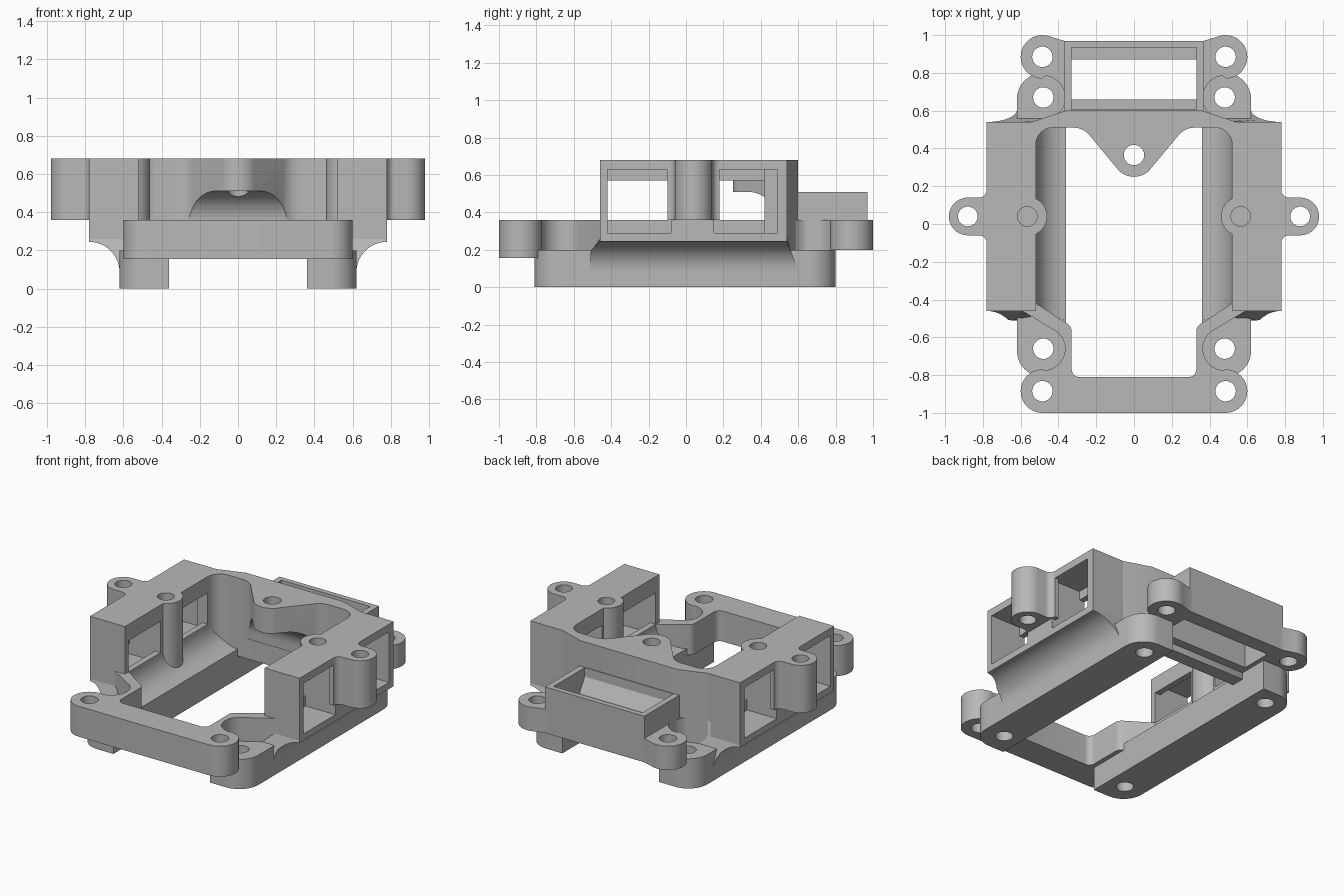
import bpy, bmesh
from math import cos, sin, radians

cube = bpy.data.objects.get("Cube")
if cube:
    bpy.data.objects.remove(cube, do_unlink=True)

COLOUR = (0.48, 0.48, 0.48, 1)
grey = bpy.data.materials.new("plain grey")
grey.use_nodes = True
grey.diffuse_color = COLOUR
grey.node_tree.nodes["Principled BSDF"].inputs["Base Color"].default_value = COLOUR


def arc(cx, cy, r, a0, a1, n=12):
    angles = [radians(a0 + (a1 - a0) * i / n) for i in range(n + 1)]
    return [(cx + r * cos(a), cy + r * sin(a)) for a in angles]


def circle(cx, cy, r):
    return arc(cx, cy, r, 0, 360, 40)[:-1]


def both_sides(half):
    """Complete a right-hand outline with its mirror image."""
    return half + [(-x, y) for x, y in reversed(half) if abs(x) > 1e-4]


def prism(name, outline, lo, hi, axis="z"):
    """Extrude a flat outline along an axis."""
    place = {"z": lambda a, b, c: (a, b, c),
             "y": lambda a, b, c: (a, c, b),
             "x": lambda a, b, c: (c, a, b)}[axis]
    bm = bmesh.new()
    ends = [[bm.verts.new(place(a, b, c)) for a, b in outline] for c in (lo, hi)]
    for ring in ends:
        bm.faces.new(ring)
    for i in range(len(outline)):
        j = (i + 1) % len(outline)
        bm.faces.new((ends[0][i], ends[0][j], ends[1][j], ends[1][i]))
    bmesh.ops.recalc_face_normals(bm, faces=bm.faces)
    mesh = bpy.data.meshes.new(name)
    bm.to_mesh(mesh)
    bm.free()
    mesh.materials.append(grey)
    ob = bpy.data.objects.new(name, mesh)
    bpy.context.collection.objects.link(ob)
    return ob


def box(name, x0, x1, y0, y1, z0, z1):
    return prism(name, [(x0, y0), (x1, y0), (x1, y1), (x0, y1)], z0, z1)


def hole(x, y, r=0.054, lo=-0.1, hi=0.8):
    ob = prism("hole_cutter", circle(x, y, r), lo, hi)
    ob.hide_render = True
    return ob


def finish(ob, cutters=(), mirror=False):
    """Cut, mirror, bake and shade one part."""
    for c in cutters:
        mod = ob.modifiers.new("cut", "BOOLEAN")
        mod.operation, mod.solver, mod.object = "DIFFERENCE", "EXACT", c
    if mirror:
        mod = ob.modifiers.new("mirror", "MIRROR")
        mod.use_mirror_merge = False
    bpy.context.view_layer.update()
    graph = bpy.context.evaluated_depsgraph_get()
    baked = bpy.data.meshes.new_from_object(ob.evaluated_get(graph))
    ob.modifiers.clear()
    ob.data = baked
    for c in cutters:
        bpy.data.objects.remove(c, do_unlink=True)
    bpy.ops.object.select_all(action="DESELECT")
    ob.select_set(True)
    bpy.context.view_layer.objects.active = ob
    bpy.ops.object.shade_smooth_by_angle(angle=radians(30))


# Lower rails with rounded, drilled ends
rail = ([(0.36, -0.81)] + arc(0.48, -0.67, 0.14, -90, 0)
        + arc(0.48, 0.66, 0.14, 0, 90) + [(0.36, 0.80)])
finish(prism("lower_rails", rail, 0, 0.2),
       [hole(0.48, -0.66), hole(0.48, 0.67)], mirror=True)

# Coved transition from rails up to the side housings
cove = ([(0.36, 0.12)] + arc(0.78, 0.085, 0.16, 180, 90)
        + [(0.78, 0.26), (0.56, 0.26), (0.56, 0.36)]
        + arc(0.36, 0.36, 0.16, 0, -90))
flare = prism("rail_coves", cove, -0.46, 0.54, "y")
for v in flare.data.vertices:
    drop = max(0, 0.245 - v.co.z)
    v.co.y += 0.4 * drop if v.co.y > 0 else -min(drop, 0.05)
finish(flare, mirror=True)

# Side housings with two recessed windows each
cutters = []
for y0, y1 in ((-0.42, -0.08), (0.15, 0.49)):
    cutters.append(box("pocket_cutter", 0.56, 0.9, y0, y1, 0.29, 0.63))
    cutters.append(box("window_cutter", 0.4, 0.7, y0, y1, 0.36, 0.57))
finish(box("side_housings", 0.52, 0.78, -0.46, 0.54, 0.245, 0.68),
       cutters + [hole(0.565, 0.04, 0.052, 0.4)], mirror=True)

# Inner posts with blind holes
finish(prism("inner_posts", circle(0.565, 0.04, 0.105), 0.22, 0.68),
       [hole(0.565, 0.04, 0.052, 0.4)], mirror=True)

# Outer mounting ears
ear = ([(0.75, -0.1)] + arc(0.82, -0.1, 0.04, 180, 90, 6)
       + arc(0.88, 0.04, 0.1, -90, 90, 20)
       + arc(0.82, 0.18, 0.04, 270, 180, 6) + [(0.75, 0.18)])
finish(prism("mounting_ears", ear, 0.36, 0.68), [hole(0.88, 0.04, 0.052)], mirror=True)

# Front beam with lugs and arms curving round the rail holes
beam = (arc(0.485, -0.885, 0.115, -90, 90, 20)
        + arc(0.48, -0.66, 0.115, 265, 130, 16)
        + [(0.6, -0.455), (0.6, -0.43), (0.52, -0.42)]
        + arc(0.38, -0.57, 0.05, 125, 180, 5)
        + arc(0.29, -0.77, 0.04, 0, -90, 6))
finish(prism("front_beam", both_sides(beam), 0.155, 0.36),
       [hole(s * 0.485, -0.885) for s in (-1, 1)]
       + [hole(s * 0.48, -0.66) for s in (-1, 1)])

# Rear lugs
lug = ([(0.34, 0.97), (0.37, 0.97)] + arc(0.485, 0.885, 0.115, 110, -90, 20)
       + arc(0.48, 0.67, 0.115, 95, 235, 16) + [(0.46, 0.55), (0.34, 0.55)])
finish(prism("rear_lugs", lug, 0.2, 0.36), [hole(0.485, 0.885)], mirror=True)

# Rear wall joining the housings
wall = ([(0, 0.6), (0.36, 0.6), (0.54, 0.54), (0.6, 0.53), (0.6, 0.42), (0.52, 0.42)]
        + arc(0.43, 0.42, 0.09, 0, 90, 8) + [(0, 0.51)])
finish(prism("rear_wall", both_sides(wall), 0.155, 0.68))

# Triangular tab with a coved underside
tab = (arc(0, 0.365, 0.115, -90, -45, 8) + arc(0.32, 0.4, 0.11, 135, 90, 6)
       + [(0.32, 0.55)])
under = [(0.1, 0.2), (0.1, 0.51)] + arc(0.33, 0.35, 0.16, 90, 0) + [(0.49, 0.2)]
finish(prism("centre_tab", both_sides(tab), 0.3, 0.68),
       [prism("cove_cutter", under, -0.5, 0.5, "x"), hole(0, 0.365)])

# Open rear frame with inner ledge and sloped sill
well = [(0.605, 0.6), (0.605, 0.45), (0.66, 0.36), (0.66, 0.1), (0.87, 0.1),
        (0.87, 0.3), (0.935, 0.3), (0.935, 0.6)]
finish(box("rear_frame", -0.37, 0.37, 0.56, 0.97, 0.2, 0.51),
       [prism("well_cutter", well, -0.33, 0.33, "x")])
